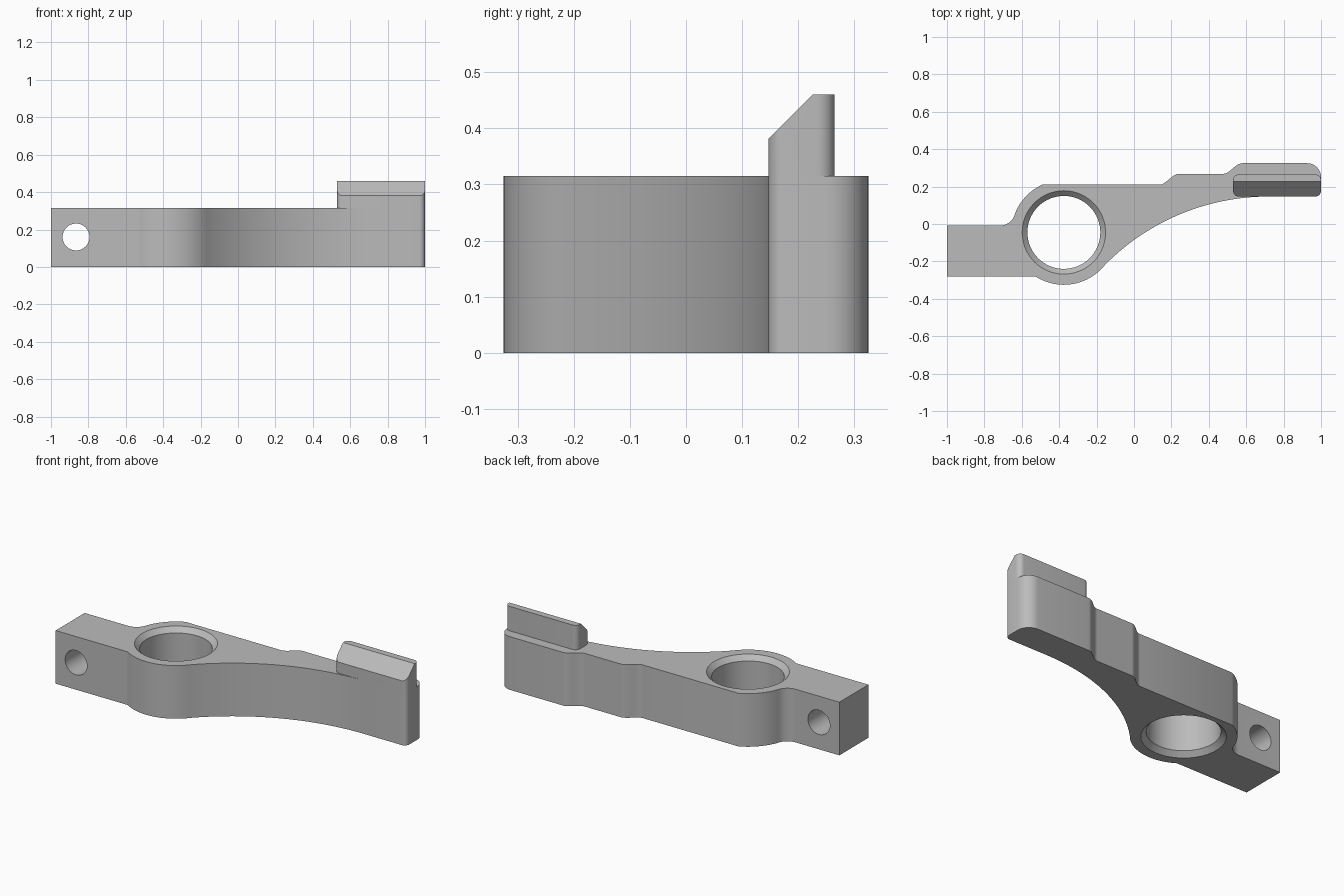
import bpy, bmesh
from math import sin, cos, pi, radians
from mathutils import Matrix, Vector

if "Cube" in bpy.data.objects:
    bpy.data.objects.remove(bpy.data.objects["Cube"])

grey = bpy.data.materials.new("plain grey")
grey.use_nodes = True
grey.diffuse_color = (0.5, 0.5, 0.5, 1)
grey.node_tree.nodes["Principled BSDF"].inputs["Base Color"].default_value = grey.diffuse_color

HEIGHT = 0.315
BORE = Vector((-0.375, -0.045))
BOSS_R = 0.28


def arc(cx, cy, r, start, end, n=12):
    """Points on an arc, angles in degrees."""
    angles = [radians(start + (end - start) * i / n) for i in range(n + 1)]
    return [(cx + r * cos(a), cy + r * sin(a)) for a in angles]


def ease(x0, y0, x1, y1, n=12):
    """S-shaped step between two levels."""
    return [(x0 + (x1 - x0) * i / n, y0 + (y1 - y0) * (1 - cos(pi * i / n)) / 2)
            for i in range(n + 1)]


def prism(outline, z0, z1):
    """Extrude a closed outline upwards."""
    bm = bmesh.new()
    face = bm.faces.new([bm.verts.new((x, y, z0)) for x, y in outline])
    top = bmesh.ops.extrude_face_region(bm, geom=[face])["geom"]
    bmesh.ops.translate(bm, vec=(0, 0, z1 - z0),
                        verts=[g for g in top if isinstance(g, bmesh.types.BMVert)])
    bmesh.ops.recalc_face_normals(bm, faces=bm.faces)
    return bm


def lathe(rings, matrix, n=64):
    """Solid of revolution from (radius, height) rings."""
    bm = bmesh.new()
    loops = [[bm.verts.new((r * cos(2 * pi * i / n), r * sin(2 * pi * i / n), z))
              for i in range(n)] for r, z in rings]
    for a, b in zip(loops, loops[1:]):
        for i in range(n):
            j = (i + 1) % n
            bm.faces.new((a[i], a[j], b[j], b[i]))
    bm.faces.new(loops[0])
    bm.faces.new(loops[-1])
    bmesh.ops.recalc_face_normals(bm, faces=bm.faces)
    bm.transform(matrix)
    return bm


def add(name, bm):
    mesh = bpy.data.meshes.new(name)
    bm.to_mesh(mesh)
    bm.free()
    mesh.materials.append(grey)
    obj = bpy.data.objects.new(name, mesh)
    bpy.context.collection.objects.link(obj)
    return obj


def activate(obj):
    bpy.ops.object.select_all(action='DESELECT')
    obj.select_set(True)
    bpy.context.view_layer.objects.active = obj


def cut(obj, cutter):
    cutter.hide_render = True
    mod = obj.modifiers.new("cut", 'BOOLEAN')
    mod.operation, mod.solver, mod.object = 'DIFFERENCE', 'EXACT', cutter
    activate(obj)
    bpy.ops.object.modifier_apply(modifier=mod.name)
    bpy.data.objects.remove(cutter)


# Lever body: tail block, round boss, concave arm and stepped back edge
outline = [(-1, -0.28)]
outline += arc(*BORE, BOSS_R, -122.9, -43.4, 20)
outline += arc(0.72, -1.083, 1.23, 136.6, 90, 32)[1:]
outline += arc(0.97, 0.177, 0.03, -90, 0, 8)
outline += arc(0.925, 0.25, 0.075, 0, 90)
outline += ease(0.58, 0.325, 0.475, 0.268)
outline += ease(0.24, 0.268, 0.135, 0.21)
outline += arc(*BORE, BOSS_R, 114.4, 161, 14)
outline += arc(-0.715, 0.072, 0.08, -19, -90)
outline += [(-1, -0.008)]
body = add("lever_body", prism(outline, 0, HEIGHT))

# Main bore, chamfered at both ends
r, c, over = 0.195, 0.028, 0.02
rings = [(r + c + over, -over), (r, c), (r, HEIGHT - c), (r + c + over, HEIGHT + over)]
cut(body, add("bore_cutter", lathe(rings, Matrix.Translation((*BORE, 0)))))

# Cross hole through the tail block
across = Matrix.Translation((-0.866, -0.14, 0.16)) @ Matrix.Rotation(pi / 2, 4, 'X')
cut(body, add("pin_cutter", lathe([(0.072, -0.3), (0.072, 0.3)], across, 48)))

# Raised pad with rounded corners and a sloped front
x0, x1, y0, y1, rad = 0.53, 1, 0.147, 0.265, 0.03
pad_outline = []
for i, (x, y) in enumerate([(x1 - rad, y0 + rad), (x1 - rad, y1 - rad),
                            (x0 + rad, y1 - rad), (x0 + rad, y0 + rad)]):
    pad_outline += arc(x, y, rad, 90 * i - 90, 90 * i, 8)
bm = prism(pad_outline, HEIGHT, 0.46)
result = bmesh.ops.bisect_plane(bm, geom=bm.verts[:] + bm.edges[:] + bm.faces[:],
                                plane_co=(0, y0, 0.381), plane_no=(0, -1, 1),
                                clear_outer=True)
rim = [g for g in result["geom_cut"] if isinstance(g, bmesh.types.BMEdge)]
bmesh.ops.holes_fill(bm, edges=rim, sides=0)
bmesh.ops.recalc_face_normals(bm, faces=bm.faces)
pad = add("raised_pad", bm)

for obj in (body, pad):
    activate(obj)
    bpy.ops.object.shade_smooth_by_angle(angle=radians(30))
